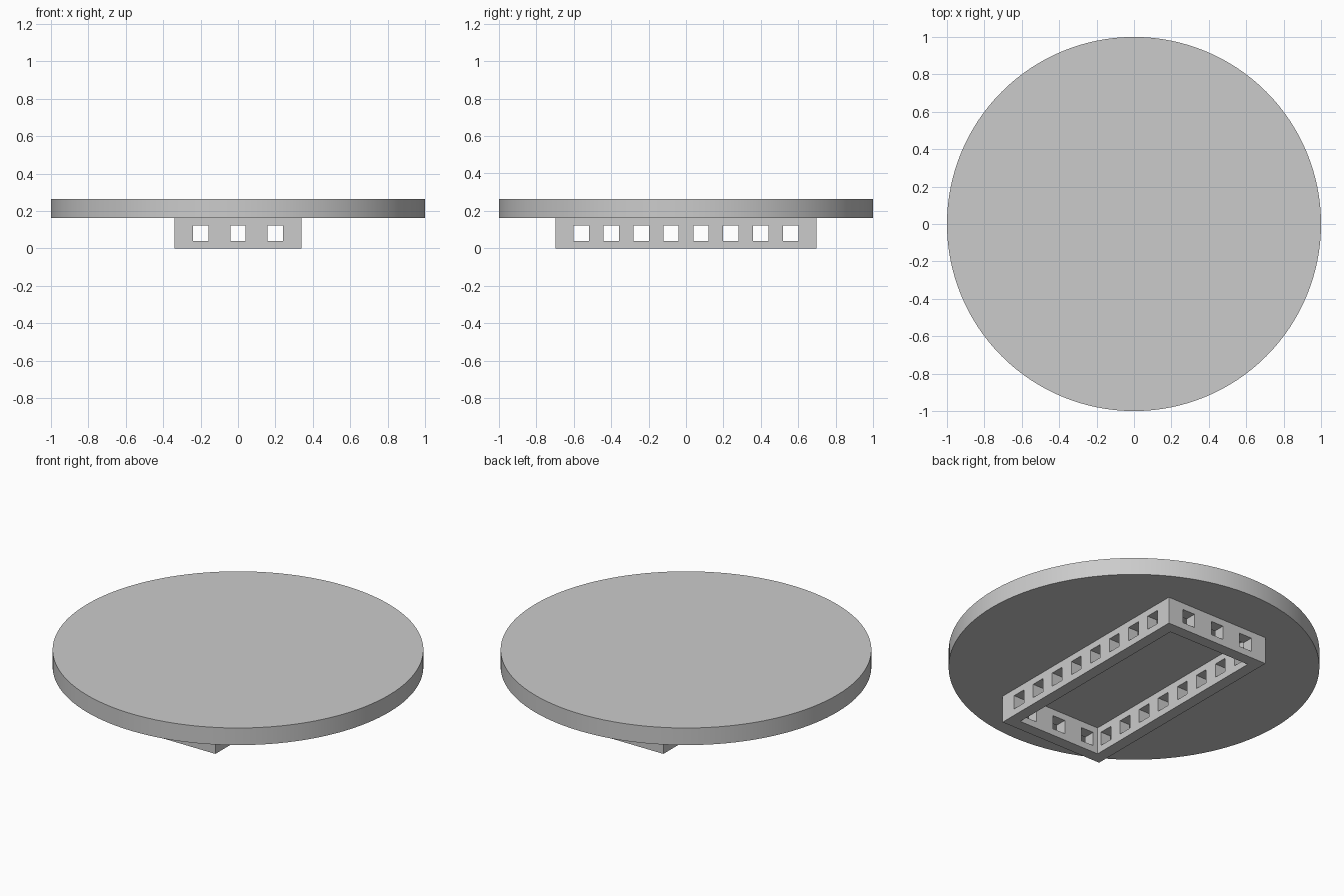
import bpy

cube = bpy.data.objects.get("Cube")
if cube:
    bpy.data.objects.remove(cube, do_unlink=True)

HALF_X, HALF_Y = 0.34, 0.698   # outer half sizes of the base frame
WALL = 0.068
BASE_H, TOP_Z = 0.161, 0.263
HOLE, HOLE_Z = 0.082, 0.081

grey = bpy.data.materials.new("light grey")
grey.use_nodes = True
colour = (0.6, 0.6, 0.6, 1)
grey.diffuse_color = colour
grey.node_tree.nodes["Principled BSDF"].inputs["Base Color"].default_value = colour


def box(name, centre, size):
    bpy.ops.mesh.primitive_cube_add(size=1, location=centre)
    obj = bpy.context.object
    obj.name = name
    obj.scale = size
    bpy.ops.object.transform_apply(location=True, rotation=False, scale=True)
    return obj


def cut(target, cutter):
    mod = target.modifiers.new("cut", "BOOLEAN")
    mod.operation = "DIFFERENCE"
    mod.solver = "EXACT"
    mod.object = cutter
    bpy.context.view_layer.objects.active = target
    bpy.ops.object.modifier_apply(modifier=mod.name)
    bpy.data.objects.remove(cutter, do_unlink=True)


# Round top plate
bpy.ops.mesh.primitive_cylinder_add(
    vertices=128, radius=1, depth=TOP_Z - BASE_H,
    location=(0, 0, (TOP_Z + BASE_H) / 2))
plate = bpy.context.object
plate.name = "round_plate"
plate.data.materials.append(grey)
bpy.ops.object.shade_smooth_by_angle()

# Hollow rectangular base frame, open below
frame = box("base_frame", (0, 0, BASE_H / 2), (2 * HALF_X, 2 * HALF_Y, BASE_H))
cut(frame, box("inner_cutter", (0, 0, BASE_H / 2),
               (2 * (HALF_X - WALL), 2 * (HALF_Y - WALL), 1)))

# Square holes through the end walls and the long walls
for i in range(3):
    cut(frame, box("end_hole", ((i - 1) * 0.2, 0, HOLE_Z), (HOLE, 2, HOLE)))
for i in range(8):
    cut(frame, box("side_hole", (0, (i - 3.5) * 0.16, HOLE_Z), (2, HOLE, HOLE)))
frame.data.materials.clear()
frame.data.materials.append(grey)
